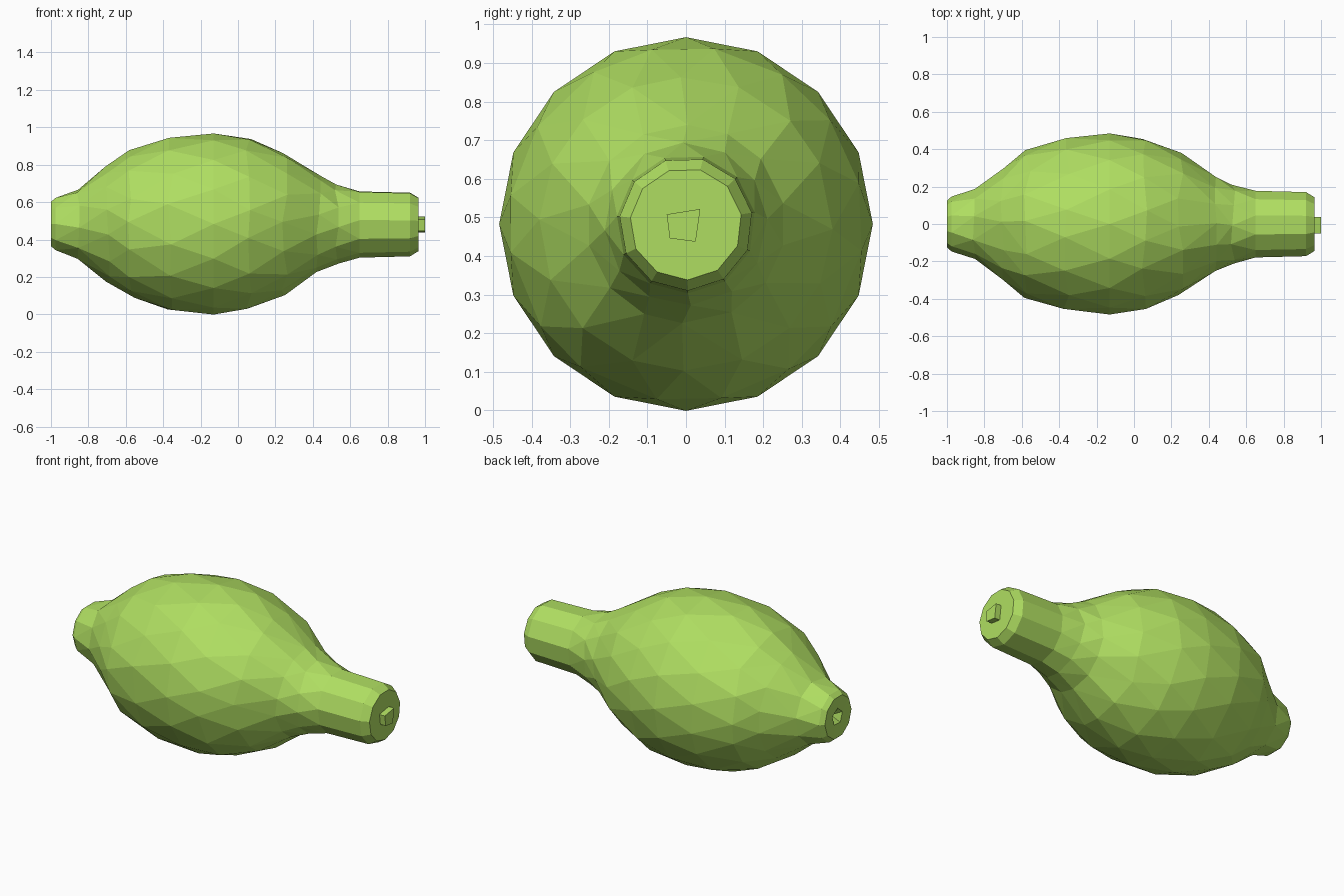
import bpy, bmesh, math, random

if "Cube" in bpy.data.objects:
    bpy.data.objects.remove(bpy.data.objects["Cube"])

random.seed(4)
AXIS_Z = 0.483

green = bpy.data.materials.new("fruit_green")
green.diffuse_color = (0.43, 0.73, 0.12, 1)
green.use_nodes = True
green.node_tree.nodes["Principled BSDF"].inputs["Base Color"].default_value = green.diffuse_color


def ring(bm, x, r, sides, phase=0.0, jitter=0.0):
    """Ring of vertices around the long x axis; phase is in fractions of a side."""
    out = []
    for i in range(sides):
        a = (i + phase + random.uniform(-jitter, jitter)) / sides * math.tau
        dx = random.uniform(-jitter, jitter) * 0.15
        out.append((a, bm.verts.new((x + dx, r * math.cos(a), AXIS_Z + r * math.sin(a)))))
    return out


def zip_rings(bm, A, B):
    """Triangulate between two rings with any vertex counts."""
    a = A + [(A[0][0] + math.tau, A[0][1])]
    b = B + [(B[0][0] + math.tau, B[0][1])]
    i = j = 0
    while i < len(A) or j < len(B):
        if j == len(B) or (i < len(A) and a[i + 1][0] + a[i][0] <= b[j + 1][0] + b[j][0]):
            bm.faces.new((a[i][1], a[i + 1][1], b[j][1]))
            i += 1
        else:
            bm.faces.new((a[i][1], b[j + 1][1], b[j][1]))
            j += 1


def finish(bm, name):
    bmesh.ops.recalc_face_normals(bm, faces=bm.faces)
    me = bpy.data.meshes.new(name)
    bm.to_mesh(me)
    bm.free()
    me.materials.append(green)
    ob = bpy.data.objects.new(name, me)
    bpy.context.collection.objects.link(ob)
    return ob


# fruit body: x, radius, sides, phase, jitter
PROFILE = [
    (-1.00, 0.125, 10, 0.0, 0), (-0.975, 0.147, 10, 0.0, 0),
    (-0.85, 0.188, 10, 0.2, 0.08), (-0.70, 0.308, 14, 0.5, 0.1),
    (-0.57, 0.395, 16, 0.0, 0.12), (-0.36, 0.466, 16, 0.5, 0.12),
    (-0.13, 0.484, 16, 0.0, 0.0), (0.06, 0.460, 16, 0.5, 0.12),
    (0.25, 0.380, 16, 0.0, 0.12), (0.43, 0.257, 14, 0.5, 0.1),
    (0.53, 0.211, 12, 0.1, 0.08), (0.65, 0.180, 11, 0.3, 0.0),
    (0.92, 0.173, 11, 0.3, 0.0), (0.965, 0.145, 11, 0.3, 0.0),
]
bm = bmesh.new()
rings = [ring(bm, *p) for p in PROFILE]
# small five-sided dimple in the blossom end
rim = ring(bm, -0.995, 0.05, 5, 0.3)
pit = bm.verts.new((-0.95, 0, AXIS_Z))
zip_rings(bm, rim, rings[0])
for k in range(5):
    bm.faces.new((rim[k][1], rim[(k + 1) % 5][1], pit))
for A, B in zip(rings, rings[1:]):
    zip_rings(bm, A, B)
bm.faces.new([v for _, v in rings[-1]])
finish(bm, "fruit_body")

# stem stub: uneven four-sided prism
bm = bmesh.new()
corners = [(-0.05, 0.508), (0.037, 0.522), (0.025, 0.437), (-0.042, 0.446)]
face = bm.faces.new([bm.verts.new((0.95, y, z)) for y, z in corners])
new = bmesh.ops.extrude_face_region(bm, geom=[face])["geom"]
for v in new:
    if isinstance(v, bmesh.types.BMVert):
        v.co.x = 1.0
finish(bm, "stem_stub")
